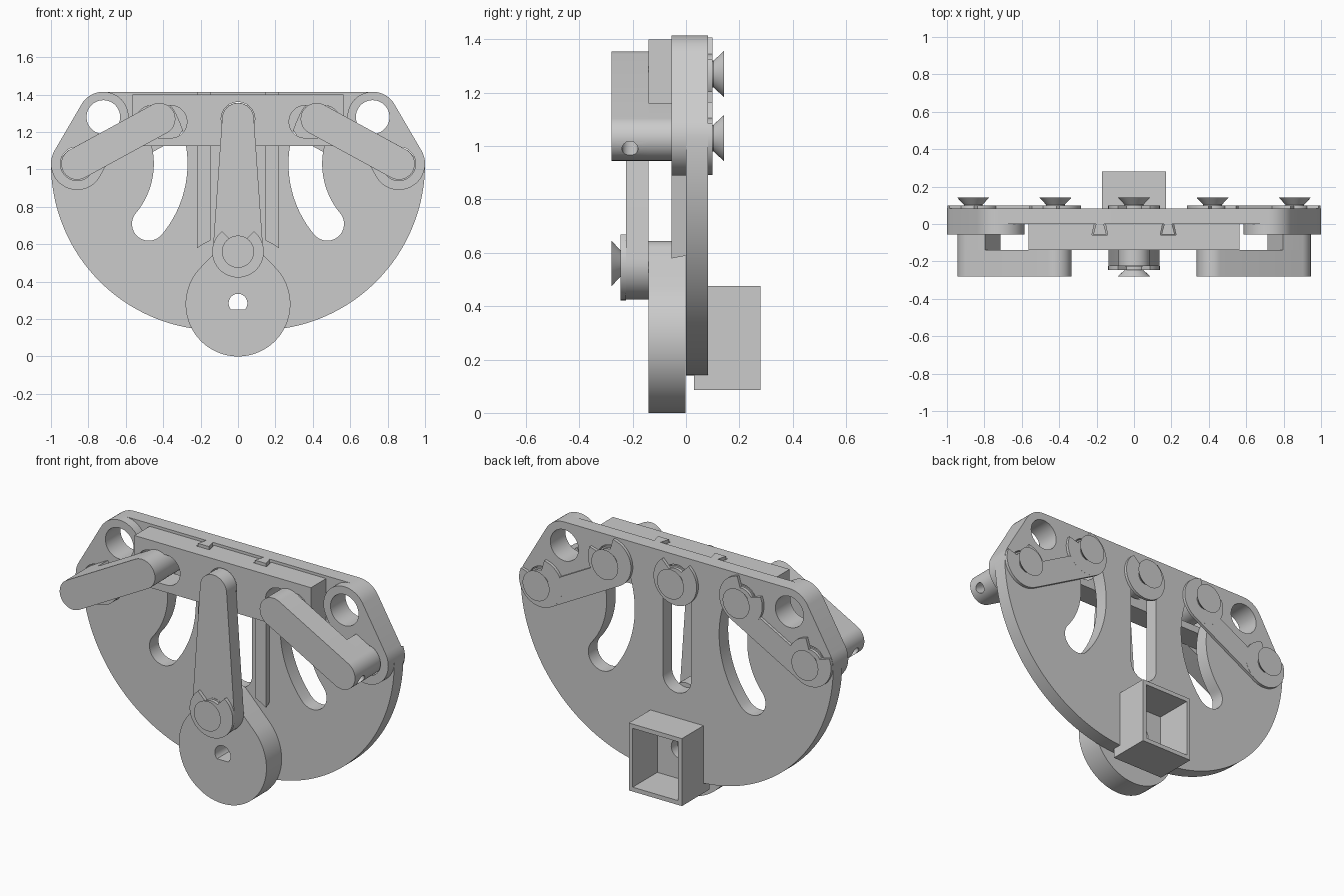
import bpy, bmesh
from math import sin, cos, radians, atan2, degrees
from mathutils import Vector
from mathutils.geometry import convex_hull_2d

if "Cube" in bpy.data.objects:
    bpy.data.objects.remove(bpy.data.objects["Cube"])

PIVOT, PIN, EAR = (0.86, 1.03), (0.42, 1.27), (0.72, 1.28)
CAM, CRANK, TOP = (0, 0.28), (0, 0.56), (0, 1.27)


def arc(c, r, a0, a1, n=32):
    return [(c[0] + r * cos(radians(a0 + (a1 - a0) * i / n)),
             c[1] + r * sin(radians(a0 + (a1 - a0) * i / n))) for i in range(n + 1)]


def circle(c, r, n=48):
    return arc(c, r, 0, 360, n)[:-1]


def hull(pts):
    return [pts[i] for i in convex_hull_2d([Vector(p) for p in pts])]


def capsule(a, b, ra, rb):
    return hull(circle(a, ra) + circle(b, rb))


def rect(x0, x1, z0, z1):
    return [(x0, z0), (x1, z0), (x1, z1), (x0, z1)]


def flip(pts, s):
    return [(s * x, z) for x, z in pts]


def loft(name, lo, hi, a, b, axis='y'):
    """Solid between two matching outlines, running along y (or z)."""
    put = (lambda p, t: (p[0], t, p[1])) if axis == 'y' else (lambda p, t: (p[0], p[1], t))
    bm = bmesh.new()
    A = [bm.verts.new(put(p, a)) for p in lo]
    B = [bm.verts.new(put(p, b)) for p in hi]
    bm.faces.new(A)
    bm.faces.new(B)
    for i in range(len(A)):
        j = (i + 1) % len(A)
        bm.faces.new((A[i], A[j], B[j], B[i]))
    bmesh.ops.recalc_face_normals(bm, faces=bm.faces)
    me = bpy.data.meshes.new(name)
    bm.to_mesh(me)
    bm.free()
    ob = bpy.data.objects.new(name, me)
    bpy.context.collection.objects.link(ob)
    return ob


def prism(name, pts, a, b, axis='y'):
    return loft(name, pts, pts, a, b, axis)


def cut(ob, *cutters):
    for c in cutters:
        m = ob.modifiers.new('cut', 'BOOLEAN')
        m.operation, m.solver, m.object = 'DIFFERENCE', 'EXACT', c
        bpy.context.view_layer.objects.active = ob
        bpy.ops.object.modifier_apply(modifier=m.name)
        bpy.data.objects.remove(c)
    return ob


def hole(pts, a=-1, b=1, axis='y'):
    return prism('cutter', pts, a, b, axis)


def clip(name, c, a, b, turn=90):
    """Retaining washer with an open notch facing the given angle."""
    prism(name, arc(c, 0.138, turn + 38, turn + 322, 40) + arc(c, 0.075, turn - 32, turn + 32, 10), a, b)


def pin(name, c, y0, y1, head):
    """Shaft with a narrow neck flaring to a conical head."""
    prism(name, circle(c, 0.084), y0, y1)
    d = 0.02 if head > y1 else -0.02
    prism(name + '_neck', circle(c, 0.05), y1, y1 + d)
    loft(name + '_head', circle(c, 0.05), circle(c, 0.086), y1 + d, head)


# Back plate: bowl-shaped outline with two curved slots, one straight slot and holes
outline = arc((-0.11, 1.03), 0.89, 180, 270, 48) + arc((0.11, 1.03), 0.89, 270, 360, 48)
for s in (-1, 1):
    outline += flip(circle(PIVOT, 0.14) + circle(EAR, 0.135), s)
plate = prism('back_plate', hull(outline), 0, 0.083)
o = (-PIVOT[0], PIVOT[1])
track = arc(o, 0.59, -40, 28.6) + arc((-PIN[0], PIN[1]), 0.09, 28.6, 208.6, 16)[1:-1]
low = (o[0] + 0.5 * cos(radians(-40)), o[1] + 0.5 * sin(radians(-40)))
track += arc(o, 0.41, 28.6, -40) + arc(low, 0.09, 140, 320, 16)[1:-1]
cut(plate, hole(capsule(TOP, (0, 0.71), 0.09, 0.09)), hole(circle((0, 0.285), 0.056)),
    hole(rect(-0.145, 0.145, 0.11, 0.45), 0.055, 1))
for s in (-1, 1):
    cut(plate, hole(flip(track, s)), hole(flip(circle(EAR, 0.09), s)),
        hole(flip(circle(PIVOT, 0.09), s)))

# Motor box, open at the back
box = prism('motor_box', rect(-0.17, 0.17, 0.085, 0.475), 0.03, 0.28)
cut(box, hole(rect(-0.145, 0.145, 0.11, 0.45), 0.055, 1), hole(circle((0, 0.285), 0.056)))

# Sliding bar with dovetail grooves and pin slots
bar = prism('sliding_bar', rect(-0.565, 0.565, 1.125, 1.40), -0.14, -0.001)
cut(bar, hole(circle(TOP, 0.09)))
for s in (-1, 1):
    cut(bar, hole(flip(capsule((0.46, 1.255), (0.36, 1.255), 0.087, 0.087), s)),
        hole(flip([(0.14, -0.06), (0.225, -0.06), (0.21, 0.01), (0.155, 0.01)], s), 0.9, 1.6, 'z'))

u = Vector((PIN[0] - PIVOT[0], PIN[1] - PIVOT[1])).normalized()
down = Vector((u.y, -u.x)) if u.x > 0 else Vector((-u.y, u.x))
down = down if down.y < 0 else -down
P, Q = Vector(PIVOT), Vector(PIN)

for s, side in ((-1, 'left'), (1, 'right')):
    # Thickened corner ear
    ear = prism(side + '_ear', flip(capsule(PIVOT, EAR, 0.14, 0.135), s), -0.055, 0)
    cut(ear, hole(flip(circle(EAR, 0.09), s)), hole(flip(circle(PIVOT, 0.09), s)))

    # Dovetail rail, trimmed to clear the cam
    rail = prism(side + '_rail', flip([(0.147, -0.055), (0.218, -0.055), (0.203, 0), (0.162, 0)], s),
                 0.4, 1.415, 'z')
    cut(rail, hole(circle(CAM, 0.37, 96)))

    # Lever with a screw hole in its outer end, and a squared spacer beneath
    lever = prism(side + '_lever', flip(capsule(PIVOT, PIN, 0.085, 0.085), s), -0.28, -0.14)
    axis = Vector((s * u.x, 0, u.y))
    bpy.ops.mesh.primitive_cylinder_add(vertices=24, radius=0.03, depth=0.4,
                                        location=Vector((s * P.x, -0.21, P.y)) - axis * 0.15,
                                        rotation=axis.to_track_quat('Z', 'Y').to_euler())
    cut(lever, bpy.context.object)
    end = P + u * 0.12
    spacer = circle(PIVOT, 0.085) + [tuple(end + down * 0.085), tuple(end - down * 0.085)]
    prism(side + '_lever_spacer', flip(hull(spacer), s), -0.14, -0.055)

    # Pins, notched washers and the strap joining each pair
    turn = degrees(atan2(-down.y, -s * down.x))
    for c, n in ((PIVOT, 'pivot'), (PIN, 'slide')):
        at = (s * c[0], c[1])
        pin(f'{side}_{n}_pin', at, -0.14, 0.083, 0.142)
        clip(f'{side}_{n}_washer', at, 0.083, 0.10, turn)
    strap = [P + u * 0.08, Q - u * 0.08, Q + down * 0.138, P + down * 0.138]
    prism(side + '_washer_strap', flip([tuple(p) for p in strap], s), 0.083, 0.0995)

# Cam with a D-shaped shaft hole
cam = prism('cam', hull(circle(CAM, 0.28, 96) + circle(CRANK, 0.085)), -0.14, -0.001)
cut(cam, hole(arc((0, 0.285), 0.05, -44, 224, 32)))

# Connecting link with its two pins and washers
prism('connecting_link', capsule(CRANK, TOP, 0.135, 0.085), -0.225, -0.14)
pin('link_top_pin', TOP, -0.14, 0.083, 0.142)
clip('link_top_washer', TOP, 0.083, 0.10)
pin('crank_pin', CRANK, -0.14, -0.226, -0.28)
clip('crank_washer', CRANK, -0.245, -0.225)

# Smooth the round walls while keeping edges crisp
bpy.ops.object.select_all(action='SELECT')
bpy.ops.object.shade_smooth_by_angle(angle=radians(30))
